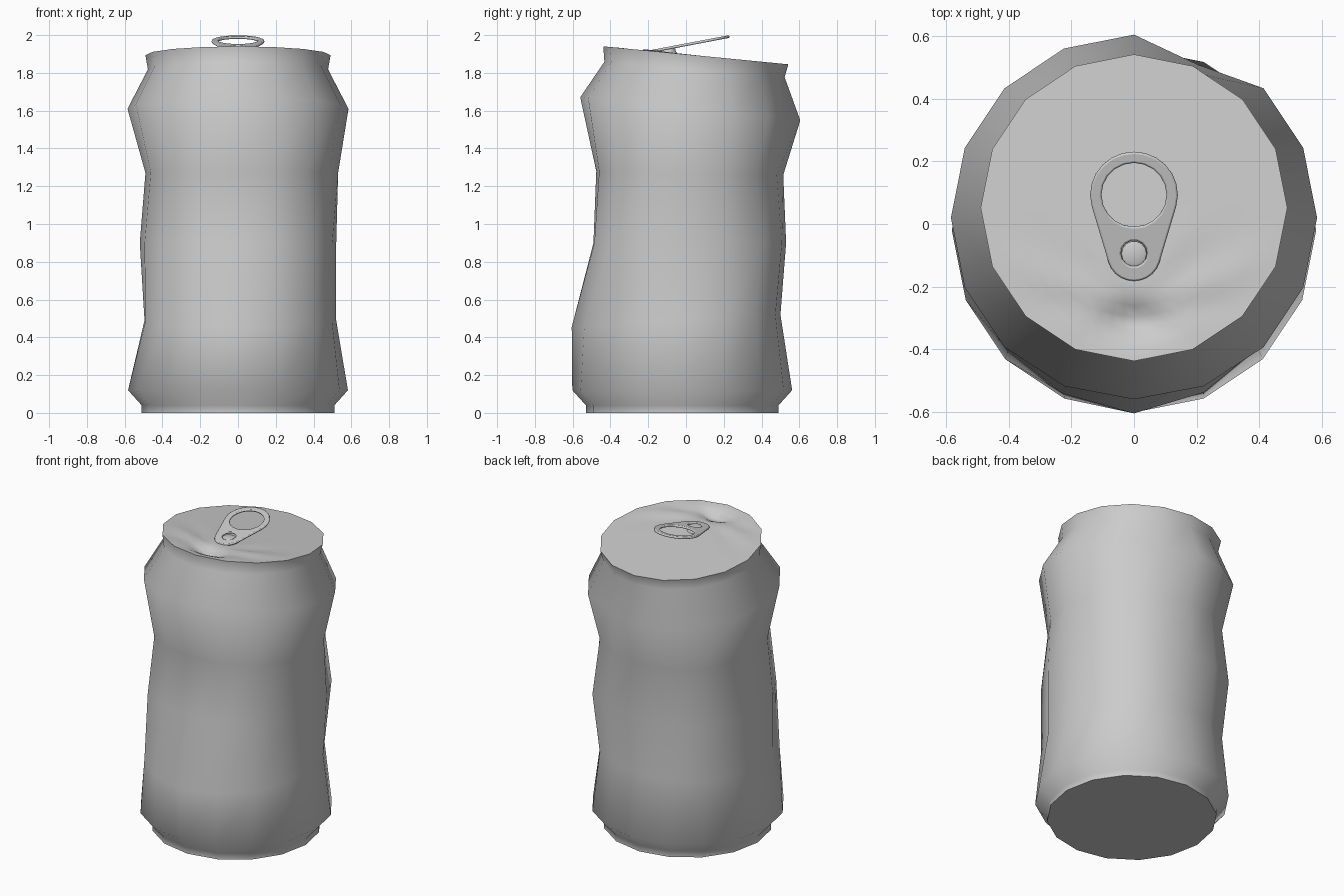
import bpy, bmesh, math
from mathutils import Vector

if "Cube" in bpy.data.objects:
    bpy.data.objects.remove(bpy.data.objects["Cube"])

SIDES = 16
RIM_Z, RIM_TILT, RIM_CY, RIM_R = 1.898, 0.097, 0.052, 0.49


def finish(name, bm, angle):
    bmesh.ops.recalc_face_normals(bm, faces=bm.faces)
    me = bpy.data.meshes.new(name)
    bm.to_mesh(me)
    bm.free()
    ob = bpy.data.objects.new(name, me)
    bpy.context.collection.objects.link(ob)
    smooth(ob, angle)
    return ob


def smooth(ob, angle):
    bpy.ops.object.select_all(action='DESELECT')
    ob.select_set(True)
    bpy.context.view_layer.objects.active = ob
    bpy.ops.object.shade_smooth_by_angle(angle=math.radians(angle))


def bridge(bm, a, b):
    n = len(a)
    for i in range(n):
        bm.faces.new((a[i], a[(i + 1) % n], b[(i + 1) % n], b[i]))


# crumpled body: height, tilt, centre y, radii every 45 degrees from +x
RINGS = [
    (0.0, 0, -0.02, [0.51] * 8),
    (0.04, 0, -0.02, [0.51] * 8),
    (0.12, 0, -0.02, [0.582] * 8),
    (0.49, -0.06, 0, [0.52, 0.525, 0.50, 0.53, 0.495, 0.57, 0.605, 0.56]),
    (0.90, 0, 0, [0.52, 0.57, 0.53, 0.57, 0.52, 0.55, 0.49, 0.56]),
    (1.27, 0.02, 0, [0.53, 0.525, 0.515, 0.53, 0.49, 0.51, 0.475, 0.52]),
    (1.612, 0.105, 0.02, [0.585] * 6 + [0.58, 0.585]),
    (1.822, 0.085, 0.045, [0.477] * 8),
    (RIM_Z, RIM_TILT, RIM_CY, [RIM_R] * 8),
]
bm = bmesh.new()
loops = []
for k, (z, tilt, cy, rad) in enumerate(RINGS):
    loop = []
    for i in range(SIDES):
        r = (rad[i // 2] + rad[((i + 1) // 2) % 8]) / 2
        if k == 6 and i == 3:      # dent in the rear right shoulder
            r = 0.53
        a = math.tau * i / SIDES
        y = cy + r * math.sin(a)
        loop.append(bm.verts.new((r * math.cos(a), y, z - tilt * y)))
    loops.append(loop)
for a, b in zip(loops, loops[1:]):
    bridge(bm, a, b)
bm.faces.new(loops[0])
finish("can_body", bm, 75)


# lid with the pushed-in mouth and wrinkles radiating from it
def lid_z(x, y, edge):
    z = RIM_Z - RIM_TILT * y
    depth = 0.05 if y > -0.31 else 0.055
    fall = 0.055 if y > -0.31 else 0.05
    dent = depth * math.exp(-(x / 0.10) ** 2 - ((y + 0.31) / fall) ** 2)
    ang = math.atan2(y + 0.27, abs(x))
    crease = 0.006 * math.cos(9 * ang) * math.exp(-((y + 0.2) / 0.16) ** 2)
    return z - (dent + crease * min(1, abs(x) * 5)) * min(1, (1 - edge) * 6)


SUB, STEPS = 4, 14
bm = bmesh.new()
corners = [Vector((RIM_R * math.cos(math.tau * i / SIDES),
                   RIM_R * math.sin(math.tau * i / SIDES))) for i in range(SIDES)]
loops = []
for s in range(1, STEPS + 1):
    t = s / STEPS
    loop = []
    for i in range(SIDES):
        for j in range(SUB):
            p = corners[i].lerp(corners[(i + 1) % SIDES], j / SUB) * t
            x, y = p.x, p.y + RIM_CY
            loop.append(bm.verts.new((x, y, lid_z(x, y, t))))
    loops.append(loop)
for a, b in zip(loops, loops[1:]):
    bridge(bm, a, b)
bm.faces.new(loops[0])
finish("lid", bm, 60)

# pull tab: teardrop plate with finger hole and rivet hole
cu = bpy.data.curves.new("pull_tab", 'CURVE')
cu.dimensions = '2D'
cu.fill_mode = 'BOTH'
cu.extrude = 0.001
cu.bevel_depth = 0.006
cu.bevel_resolution = 1


def arc(cy, r, a0, a1, n):
    return [(r * math.cos(math.radians(a0 + (a1 - a0) * i / n)),
             cy + r * math.sin(math.radians(a0 + (a1 - a0) * i / n)))
            for i in range(n + 1)]


def outline(points):
    sp = cu.splines.new('POLY')
    sp.points.add(len(points) - 1)
    for p, (x, y) in zip(sp.points, points):
        p.co = (x, y, 0, 1)
    sp.use_cyclic_u = True


outline(arc(0.095, 0.134, -16, 196, 14) + arc(-0.10, 0.079, 196, 344, 10))
outline(arc(0.095, 0.110, 0, 360, 20)[:-1])
outline(arc(-0.095, 0.048, 0, 360, 14)[:-1])
tab = bpy.data.objects.new("pull_tab", cu)
bpy.context.collection.objects.link(tab)
tab.location = (0, 0, 1.949)
tab.rotation_euler.x = math.atan(0.19)
bpy.ops.object.select_all(action='DESELECT')
tab.select_set(True)
bpy.context.view_layer.objects.active = tab
bpy.ops.object.convert(target='MESH')
smooth(bpy.context.object, 50)

# rivet holding the tab
bm = bmesh.new()
loops = []
for r, z in ((0.052, 1.90), (0.042, 1.915), (0.04, 1.928), (0.032, 1.932)):
    loops.append([bm.verts.new((r * math.cos(math.tau * i / 14),
                                -0.095 + r * math.sin(math.tau * i / 14), z))
                  for i in range(14)])
for a, b in zip(loops, loops[1:]):
    bridge(bm, a, b)
bm.faces.new(loops[-1])
finish("rivet", bm, 50)
